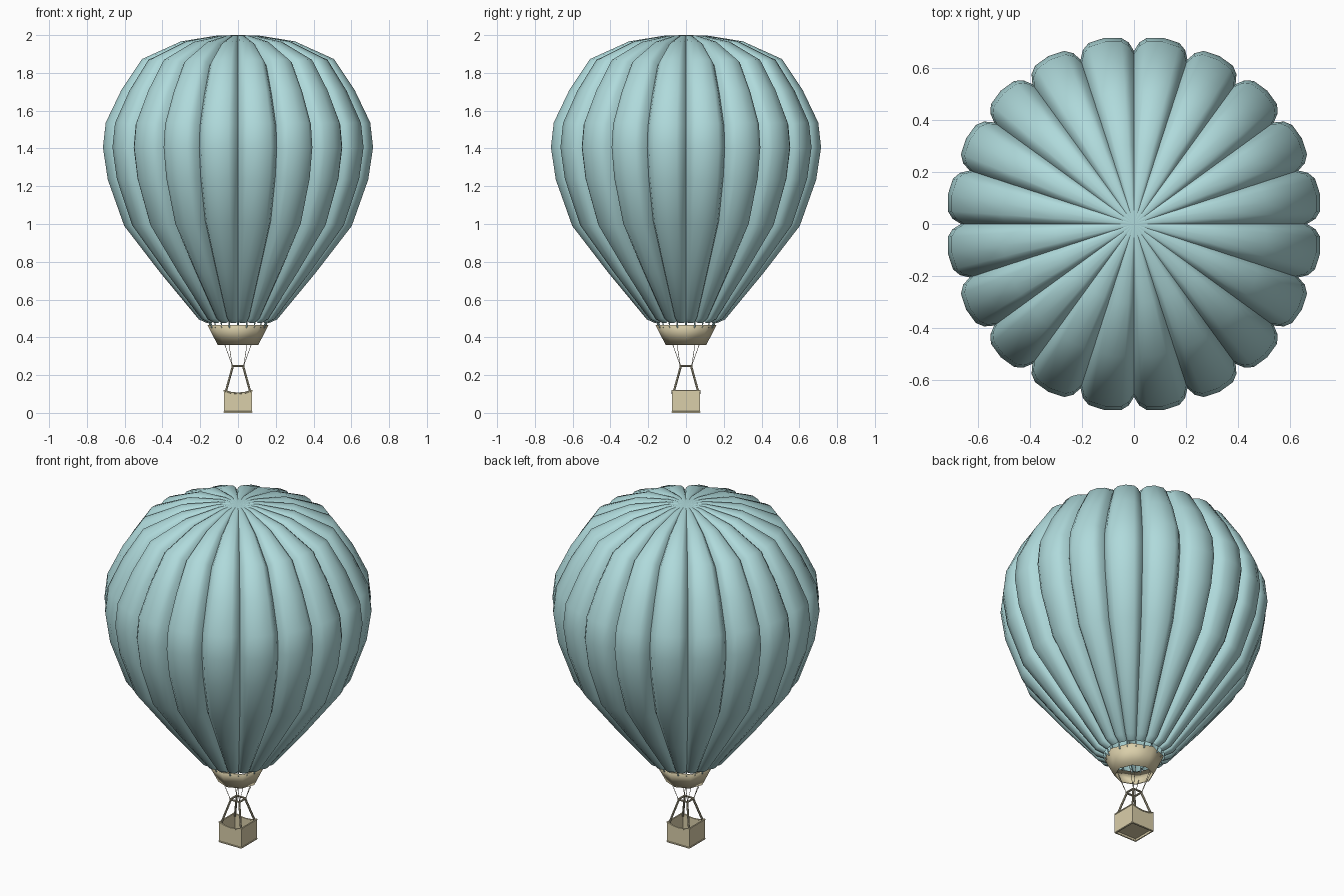
import bpy, bmesh, math
from mathutils import Vector

if "Cube" in bpy.data.objects:
    bpy.data.objects.remove(bpy.data.objects["Cube"])


def material(name, rgb):
    m = bpy.data.materials.new(name)
    m.diffuse_color = (*rgb, 1)
    m.use_nodes = True
    m.node_tree.nodes["Principled BSDF"].inputs["Base Color"].default_value = m.diffuse_color
    return m


BLUE = material("balloon_fabric", (0.43, 0.70, 0.71))
TAN = material("wicker", (0.70, 0.62, 0.40))
BROWN = material("frame_tubes", (0.40, 0.36, 0.25))


def finish(name, bm, mat, smooth=None):
    bmesh.ops.recalc_face_normals(bm, faces=bm.faces)
    me = bpy.data.meshes.new(name)
    bm.to_mesh(me)
    bm.free()
    me.materials.append(mat)
    ob = bpy.data.objects.new(name, me)
    bpy.context.collection.objects.link(ob)
    if smooth:
        bpy.ops.object.select_all(action='DESELECT')
        ob.select_set(True)
        bpy.context.view_layer.objects.active = ob
        bpy.ops.object.shade_smooth_by_angle(angle=math.radians(smooth))
    return ob


def bridge(bm, rings, closed=True):
    for a, b in zip(rings, rings[1:]):
        n = len(a)
        for i in range(n if closed else n - 1):
            bm.faces.new((a[i], a[(i + 1) % n], b[(i + 1) % n], b[i]))


def rod(bm, p, q, r, sides=6):
    p, q = Vector(p), Vector(q)
    d = q - p
    mat = d.to_track_quat('Z', 'Y').to_matrix().to_4x4()
    mat.translation = (p + q) / 2
    bmesh.ops.create_cone(bm, cap_ends=True, segments=sides, radius1=r,
                          radius2=r, depth=d.length, matrix=mat)


# Envelope: 20 puffed gores, profile = (radius at gore crest, z, seam depth)
profile = [(0.165, 0.475, 0.014), (0.21, 0.495, 0.022), (0.415, 0.74, 0.042),
           (0.61, 0.99, 0.055), (0.698, 1.235, 0.06), (0.724, 1.405, 0.06),
           (0.709, 1.537, 0.06), (0.625, 1.71, 0.055), (0.515, 1.873, 0.046),
           (0.305, 1.967, 0.026), (0.11, 1.998, 0.004)]
gore = [(0, 0), (0.09, 0.55), (0.22, 0.88), (0.5, 1), (0.78, 0.88), (0.91, 0.55)]
GORES = 20
bm = bmesh.new()
rings = []
for k, (r, z, depth) in enumerate(profile):
    lo, hi = profile[max(k - 1, 0)], profile[min(k + 1, len(profile) - 1)]
    n = Vector((hi[1] - lo[1], lo[0] - hi[0])).normalized()
    ring = []
    for g in range(GORES):
        for t, puff in gore:
            a = math.tau * (g + t) / GORES
            inset = depth * (1 - puff)
            rr = r - n.x * inset
            ring.append(bm.verts.new((rr * math.cos(a), rr * math.sin(a), z - n.y * inset)))
    rings.append(ring)
bridge(bm, rings)
crown = bm.verts.new((0, 0, 2.0))
for i, v in enumerate(rings[-1]):
    bm.faces.new((v, rings[-1][(i + 1) % len(rings[-1])], crown))
finish("envelope", bm, BLUE, 60)

# Short ties from the envelope mouth to the skirt
bm = bmesh.new()
for g in range(GORES):
    a = math.tau * g / GORES
    c, s = math.cos(a), math.sin(a)
    rod(bm, (0.145 * c, 0.145 * s, 0.45), (0.155 * c, 0.155 * s, 0.49), 0.004, 4)
finish("mouth_ties", bm, BLUE)

# Skirt: open octagonal funnel
bm = bmesh.new()
rings = [[bm.verts.new((r * math.cos(math.tau * i / 8), r * math.sin(math.tau * i / 8), z))
          for i in range(8)] for r, z in ((0.103, 0.36), (0.158, 0.466))]
bridge(bm, rings)
skirt = finish("skirt", bm, TAN, 50)
mod = skirt.modifiers.new("thickness", 'SOLIDIFY')
mod.thickness = 0.004

# Basket: square walls, front and back dipping at the middle
H, T = 0.074, 0.006
bm = bmesh.new()
steps = [-1, -0.5, 0, 0.5, 1]


def loop(h, z, dip):
    pts = []
    for s in range(4):
        for u in steps[:-1]:
            drop = dip * (1 - u * u) if s % 2 == 0 else 0
            x, y = u * h, -h
            for _ in range(s):
                x, y = -y, x
            pts.append(bm.verts.new((x, y, z - drop)))
    return pts


walls = [loop(H - T, 0, 0), loop(H, 0, 0), loop(H, 0.118, 0.014),
         loop(H - T, 0.118, 0.014), loop(H - T, 0.014, 0)]
bridge(bm, walls)
bridge(bm, [walls[-1], walls[0]])
bm.faces.new(walls[-1])
finish("basket", bm, TAN)

# Basket rim and base trim
bm = bmesh.new()
corners = [(-1, -1), (1, -1), (1, 1), (-1, 1)]
for i, (x, y) in enumerate(corners):
    x2, y2 = corners[(i + 1) % 4]
    h = H - 0.002
    pts = []
    for j in range(5):
        u = j / 4
        dip = 0.014 * (1 - steps[j] ** 2) if i % 2 == 0 else 0
        pts.append((h * (x + (x2 - x) * u), h * (y + (y2 - y) * u), 0.117 - dip))
    for p, q in zip(pts, pts[1:]):
        rod(bm, p, q, 0.005)
    rod(bm, (h * x, h * y, 0.005), (h * x2, h * y2, 0.005), 0.005)
finish("basket_trim", bm, TAN)

# Burner frame: leaning posts and a square ring
bm = bmesh.new()
for i, (x, y) in enumerate(corners):
    x2, y2 = corners[(i + 1) % 4]
    rod(bm, (0.068 * x, 0.068 * y, 0.10), (0.027 * x, 0.027 * y, 0.248), 0.006)
    rod(bm, (0.03 * x, 0.03 * y, 0.248), (0.03 * x2, 0.03 * y2, 0.248), 0.006)
finish("burner_frame", bm, BROWN)

# Thin ropes from the ring up to the skirt
bm = bmesh.new()
for x, y in corners:
    for a, b in ((0.075, 0.05), (0.05, 0.075)):
        rod(bm, (0.03 * x, 0.03 * y, 0.25), (a * x, b * y, 0.375), 0.0015, 4)
finish("ropes", bm, BROWN)
